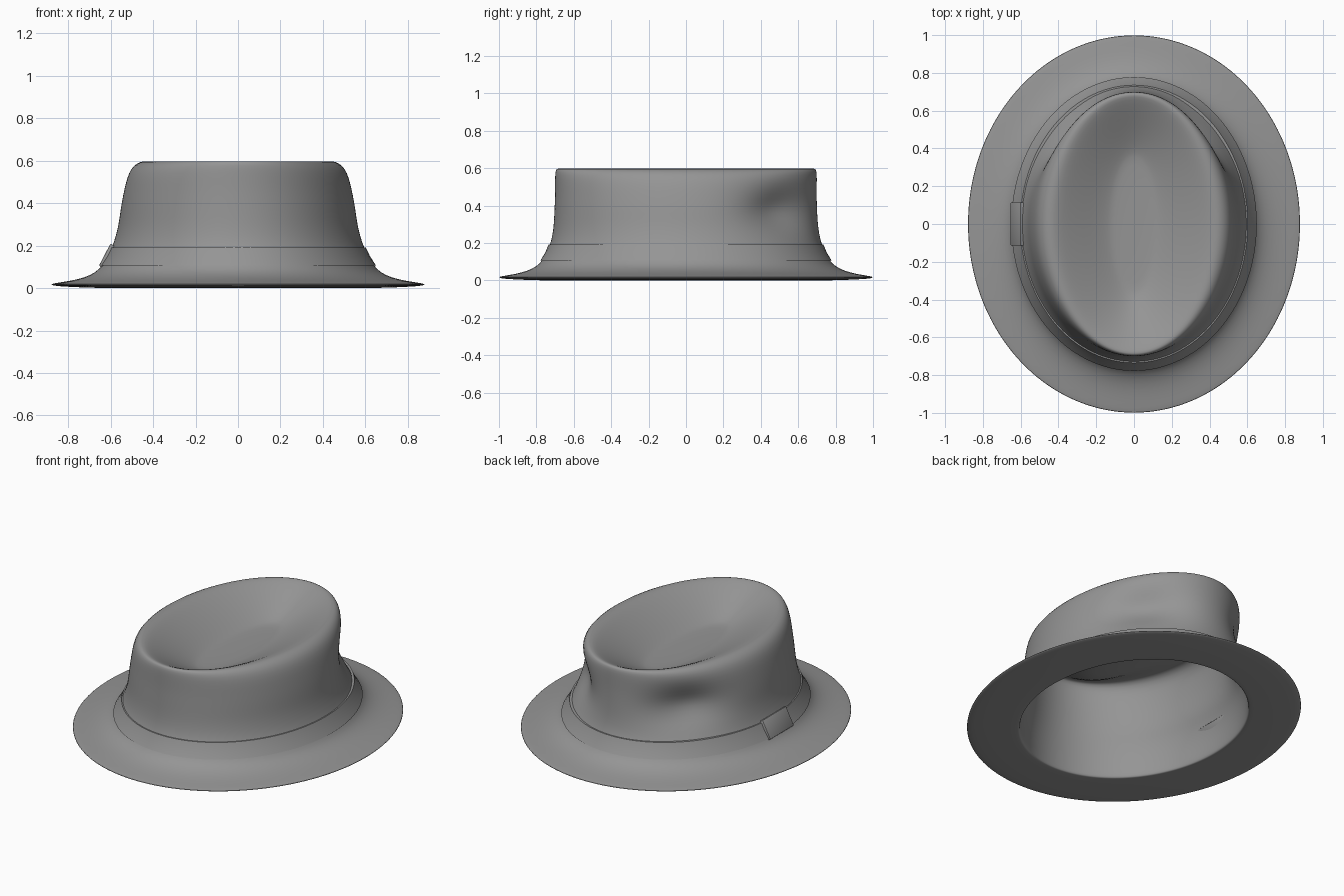
import bpy, bmesh, math

if "Cube" in bpy.data.objects:
    bpy.data.objects.remove(bpy.data.objects["Cube"], do_unlink=True)

SEGMENTS = 96

felt = bpy.data.materials.new("grey_felt")
felt.use_nodes = True
colour = (0.3, 0.3, 0.3, 1)
felt.diffuse_color = colour
felt.node_tree.nodes["Principled BSDF"].inputs["Base Color"].default_value = colour


def pinch(t, z):
    """Radial scale of the two finger dents pressed into the crown sides."""
    scale = 1
    for centre in (math.radians(48), math.radians(132)):
        scale -= 0.12 * math.exp(-((t - centre) / 0.25) ** 2 / 2 - ((z - 0.37) / 0.08) ** 2 / 2)
    return scale


def finish(name, bm, angle, subdivide=0):
    bmesh.ops.recalc_face_normals(bm, faces=bm.faces)
    mesh = bpy.data.meshes.new(name)
    bm.to_mesh(mesh)
    bm.free()
    mesh.materials.append(felt)
    obj = bpy.data.objects.new(name, mesh)
    bpy.context.collection.objects.link(obj)
    bpy.ops.object.select_all(action="DESELECT")
    obj.select_set(True)
    bpy.context.view_layer.objects.active = obj
    bpy.ops.object.shade_smooth_by_angle(angle=math.radians(angle))
    if subdivide:
        mod = obj.modifiers.new("smooth_surface", "SUBSURF")
        mod.levels = mod.render_levels = subdivide
    return obj


def loft(bm, rings, dented=(), closed=False):
    """Skin elliptical rings (x radius, y radius, height); cap both ends or join them."""
    loops = []
    for i, (rx, ry, z) in enumerate(rings):
        loop = []
        for k in range(SEGMENTS):
            t = math.tau * k / SEGMENTS
            s = pinch(t, z) if i in dented else 1
            loop.append(bm.verts.new((rx * s * math.cos(t), ry * s * math.sin(t), z)))
        loops.append(loop)
    pairs = list(zip(loops, loops[1:]))
    if closed:
        pairs.append((loops[-1], loops[0]))
    for a, b in pairs:
        for k in range(SEGMENTS):
            n = (k + 1) % SEGMENTS
            bm.faces.new((a[k], a[n], b[n], b[k]))
    if not closed:
        for loop, z in ((loops[0], rings[0][2]), (loops[-1], rings[-1][2])):
            hub = bm.verts.new((0, 0, z))
            for k in range(SEGMENTS):
                bm.faces.new((loop[k], loop[(k + 1) % SEGMENTS], hub))


# Felt body: sunken top, rolled crown edge, wall, flared brim, then the lining back up
sunken_top = [(.04, .14, .45), (.11, .34, .452), (.135, .375, .458), (.19, .44, .482),
              (.27, .53, .525), (.35, .61, .567), (.40, .66, .591)]
outer_wall = [(.44, .688, .601), (.475, .697, .59), (.503, .70, .565), (.523, .70, .52),
              (.537, .70, .46), (.547, .702, .41), (.555, .704, .36), (.563, .707, .30),
              (.575, .713, .25), (.593, .725, .19), (.64, .767, .105)]
brim = [(.67, .80, .075), (.72, .85, .05), (.79, .915, .034), (.86, .98, .024),
        (.88, 1.0, .019), (.88, 1.0, .016), (.865, .985, .009), (.72, .84, .002),
        (.60, .715, 0), (.592, .707, .001), (.586, .70, .008)]
lining = [(.583, .698, .05), (.58, .697, .12), (.565, .69, .20), (.545, .685, .25),
          (.533, .68, .30), (.525, .675, .36), (.517, .673, .41), (.507, .672, .46),
          (.493, .67, .52), (.46, .66, .56)]
under_top = [(.41, .64, .565), (.34, .59, .535), (.26, .52, .495), (.18, .43, .45),
             (.11, .34, .425), (.04, .14, .422)]
body = sunken_top + outer_wall + brim + lining + under_top
wall_start = len(sunken_top) + 2
lining_start = len(sunken_top) + len(outer_wall) + len(brim)
dented = set(range(wall_start, wall_start + len(outer_wall) - 2))
dented |= set(range(lining_start, lining_start + len(lining)))
bm = bmesh.new()
loft(bm, body, dented)
finish("hat_body", bm, 75, 1)

# Band wrapped around the foot of the crown
bm = bmesh.new()
loft(bm, [(.588, .72, .192), (.602, .735, .192), (.622, .752, .15),
          (.65, .778, .107), (.632, .76, .104), (.605, .735, .15)], closed=True)
finish("hat_band", bm, 35)

# Flat tab over the band join
bm = bmesh.new()
bmesh.ops.create_cube(bm, size=1)
bmesh.ops.scale(bm, vec=(.05, .23, .117), verts=bm.verts)
bmesh.ops.bevel(bm, geom=bm.edges[:], offset=.005, segments=2, affect="EDGES", profile=.5)
tab = finish("band_tab", bm, 35)
tab.location = (-.606, 0, .146)
tab.rotation_euler.y = math.radians(27.5)
